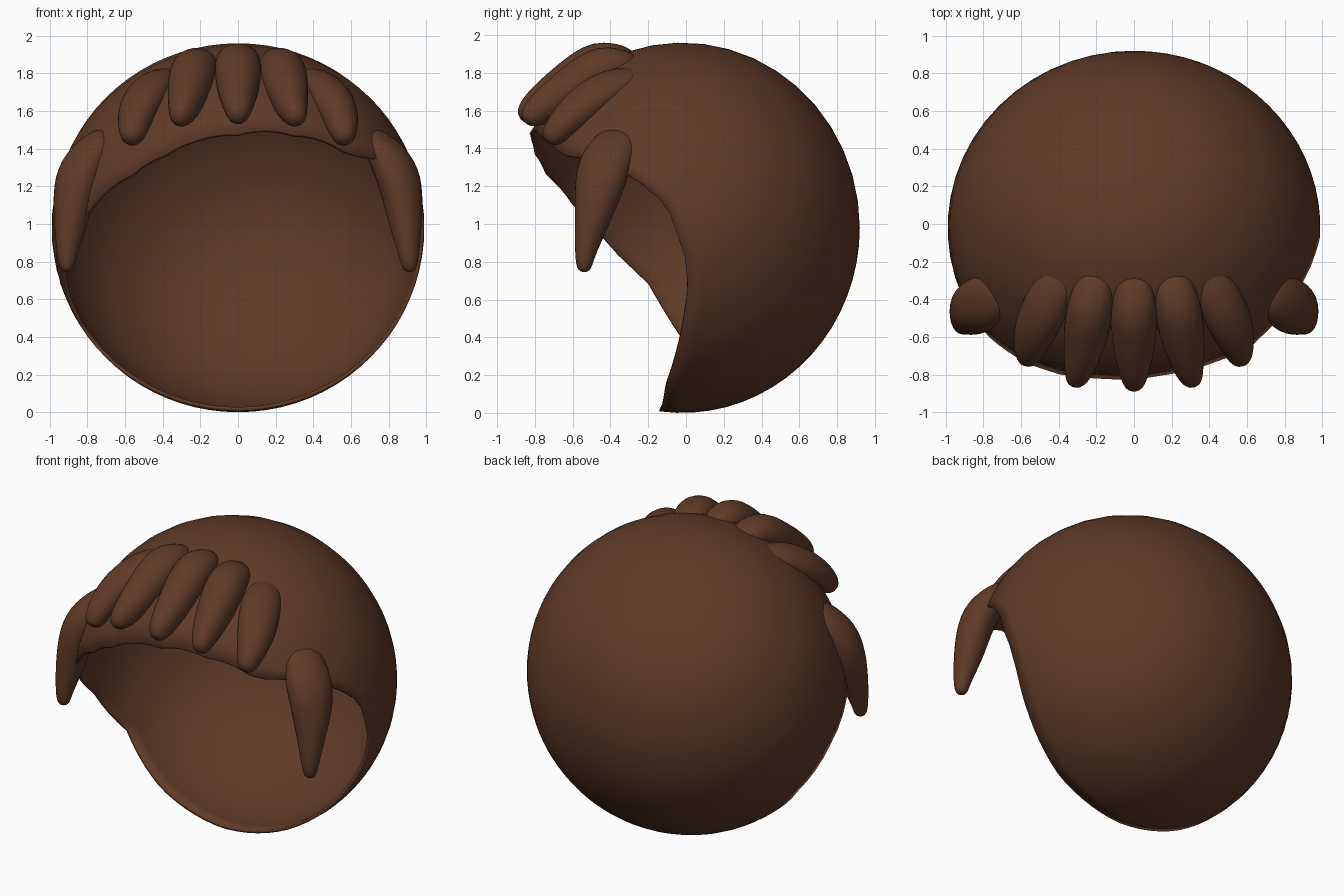
import bpy, bmesh, math
from mathutils import Vector

cube = bpy.data.objects.get("Cube")
if cube:
    bpy.data.objects.remove(cube, do_unlink=True)

brown = bpy.data.materials.new("dark_brown_hair")
brown.use_nodes = True
color = (0.115, 0.043, 0.02, 1)
brown.diffuse_color = color
brown.node_tree.nodes["Principled BSDF"].inputs["Base Color"].default_value = color

CENTER = Vector((0, -0.02, 0.98))
RADII = Vector((0.99, 0.94, 0.98))


def finish(bm, name):
    mesh = bpy.data.meshes.new(name)
    bm.to_mesh(mesh)
    bm.free()
    mesh.materials.append(brown)
    mesh.shade_smooth()
    ob = bpy.data.objects.new(name, mesh)
    bpy.context.collection.objects.link(ob)
    return ob


# Rim of the face opening: angle around the y axis (0 = up, 90 = left side), depth y
RIM = [(-180, -0.14), (-150, -0.11), (-126, -0.03), (-108, -0.2), (-98, -0.38),
       (-89, -0.5), (-81, -0.6), (-64, -0.74), (-45, -0.8), (-25, -0.82), (0, -0.83),
       (31, -0.78), (57, -0.67), (65, -0.5), (73, -0.29), (83, -0.1), (100, 0.0),
       (110, 0.01), (126, -0.03), (150, -0.11), (180, -0.14)]


def rim_y(deg):
    for (a, ya), (b, yb) in zip(RIM, RIM[1:]):
        if a <= deg <= b:
            return ya + (yb - ya) * (deg - a) / (b - a)


# Hair shell: rings from the back of the head out to the rim
def build_shell(segments=80, rings=18):
    bm = bmesh.new()
    pole = bm.verts.new(CENTER + Vector((0, RADII.y, 0)))
    previous = None
    for i in range(1, rings + 1):
        ring = []
        for j in range(segments):
            deg = -180 + 360 * j / segments
            phi = math.radians(deg)
            end = math.acos((rim_y(deg) - CENTER.y) / RADII.y)
            t = end * i / rings
            d = Vector((math.sin(t) * math.sin(phi), math.cos(t),
                        math.sin(t) * math.cos(phi)))
            ring.append(bm.verts.new(CENTER + d * RADII))
        for j in range(segments):
            k = (j + 1) % segments
            if previous:
                bm.faces.new((previous[j], ring[j], ring[k], previous[k]))
            else:
                bm.faces.new((pole, ring[j], ring[k]))
        previous = ring
    shell = finish(bm, "hair_shell")
    solid = shell.modifiers.new("thickness", "SOLIDIFY")
    solid.thickness = 0.02
    solid.offset = -1


# Tapered lock: oval rings along a path of (x, y, z, half width, half depth)
def build_lock(name, path, side=1, sides=8):
    bm = bmesh.new()
    points = [Vector((p[0] * side, p[1], p[2])) for p in path]
    rings = []
    for i, p in enumerate(points):
        tangent = (points[min(i + 1, len(points) - 1)] - points[max(i - 1, 0)]).normalized()
        across = tangent.cross(p - CENTER).normalized()
        out = across.cross(tangent).normalized()
        w, d = path[i][3] * 1.1, path[i][4] * 1.1
        rings.append([bm.verts.new(p + across * w * math.cos(a) + out * d * math.sin(a))
                      for a in (math.tau * k / sides for k in range(sides))])
    for a, b in zip(rings, rings[1:]):
        for k in range(sides):
            n = (k + 1) % sides
            bm.faces.new((a[k], a[n], b[n], b[k]))
    bm.faces.new(rings[0])
    bm.faces.new(rings[-1])
    bmesh.ops.recalc_face_normals(bm, faces=bm.faces[:])
    lock = finish(bm, name)
    lock.modifiers.new("smooth", "SUBSURF").levels = 2
    lock.modifiers["smooth"].render_levels = 2


build_shell()

# Fringe locks and long side locks
center = [(0, -0.26, 1.89, 0.08, 0.04), (0, -0.45, 1.88, 0.13, 0.12),
          (0, -0.62, 1.74, 0.12, 0.12), (0, -0.8, 1.62, 0.08, 0.09),
          (0, -0.88, 1.55, 0.045, 0.045)]
inner = [(0.2 + 0.03 * i, y + 0.02, z - 0.03 + 0.005 * i, w, d)
         for i, (x, y, z, w, d) in enumerate(center)]
outer = [(0.38, -0.22, 1.8, 0.08, 0.03), (0.45, -0.4, 1.74, 0.13, 0.09),
         (0.53, -0.56, 1.62, 0.12, 0.1), (0.56, -0.68, 1.5, 0.08, 0.08),
         (0.57, -0.74, 1.43, 0.045, 0.045)]
temple = [(0.7, -0.34, 1.5, 0.12, 0.05), (0.82, -0.43, 1.33, 0.15, 0.11),
          (0.87, -0.46, 1.2, 0.14, 0.11), (0.89, -0.5, 1.0, 0.09, 0.09),
          (0.91, -0.54, 0.82, 0.05, 0.05), (0.91, -0.54, 0.74, 0.035, 0.035)]

build_lock("center_fringe_lock", center)
for label, side in (("left", 1), ("right", -1)):
    build_lock(label + "_inner_fringe_lock", inner, side)
    build_lock(label + "_outer_fringe_lock", outer, side)
    build_lock(label + "_side_lock", temple, side)
